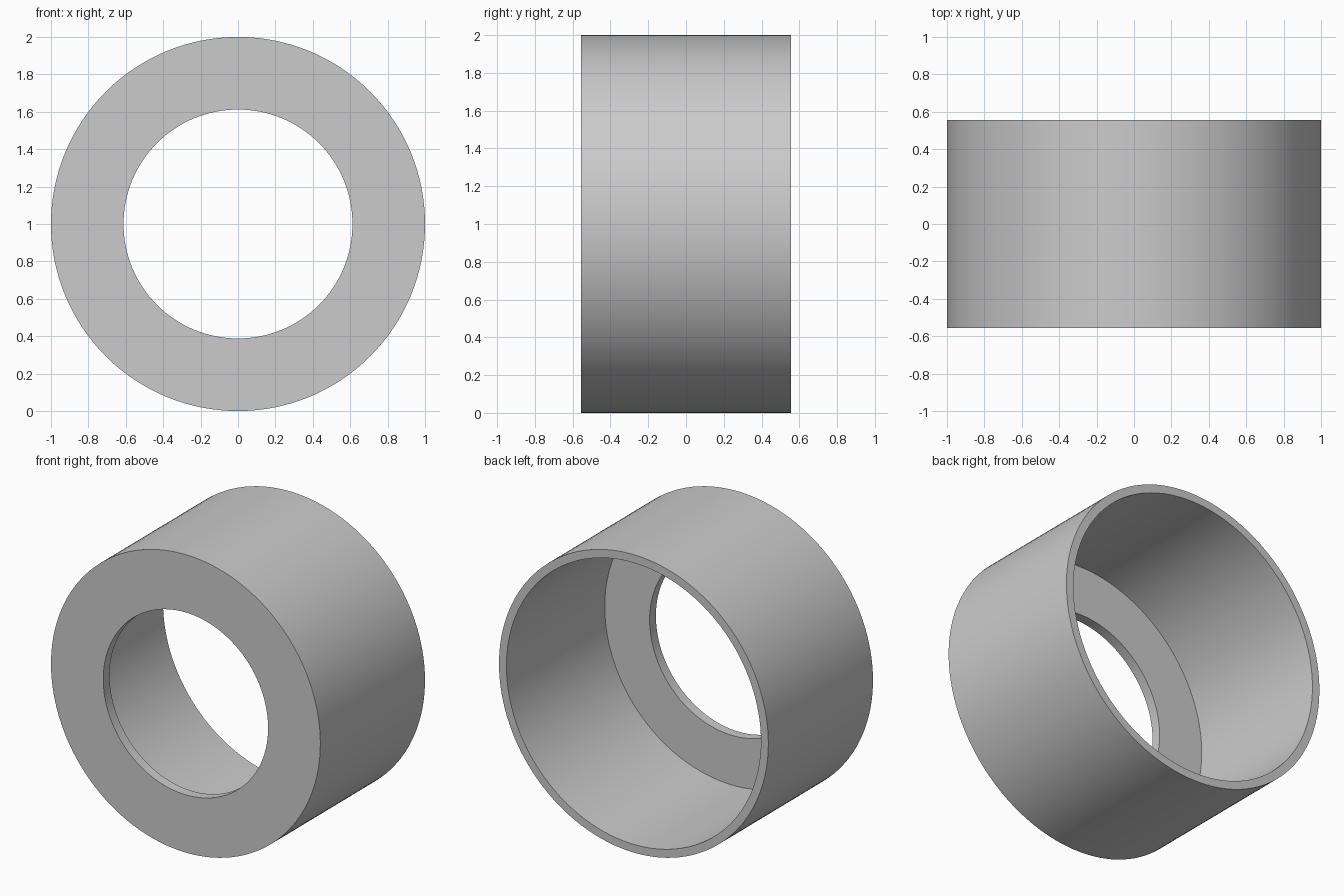
import bpy, bmesh, math
from mathutils import Matrix, Vector

cube = bpy.data.objects.get("Cube")
if cube:
    bpy.data.objects.remove(cube, do_unlink=True)

OUTER, INNER, HOLE = 1.0, 0.945, 0.612
HALF_DEPTH, PLATE = 0.555, 0.067
SEGMENTS = 128

# Plain grey finish
grey = bpy.data.materials.new("plain_grey")
grey.use_nodes = True
colour = (0.6, 0.6, 0.6, 1)
grey.diffuse_color = colour
grey.node_tree.nodes["Principled BSDF"].inputs["Base Color"].default_value = colour

# Half section of the cap: front plate with a hole, thin wall open at the back
front, back = -HALF_DEPTH, HALF_DEPTH
section = [(HOLE, front), (OUTER, front), (OUTER, back),
           (INNER, back), (INNER, front + PLATE), (HOLE, front + PLATE)]

# Turn the section around the front-to-back axis
bm = bmesh.new()
verts = [bm.verts.new((r, y, 0)) for r, y in section]
edges = [bm.edges.new((v, verts[i - 1])) for i, v in enumerate(verts)]
bmesh.ops.spin(bm, geom=verts + edges, cent=(0, 0, 0), axis=(0, 1, 0),
               angle=math.tau, steps=SEGMENTS, use_duplicate=False)
bmesh.ops.remove_doubles(bm, verts=bm.verts, dist=0.0001)
bmesh.ops.recalc_face_normals(bm, faces=bm.faces)
bmesh.ops.transform(bm, matrix=Matrix.Translation(Vector((0, 0, OUTER))), verts=bm.verts)

mesh = bpy.data.meshes.new("ring_cap")
bm.to_mesh(mesh)
bm.free()
mesh.materials.append(grey)
cap = bpy.data.objects.new("ring_cap", mesh)
bpy.context.collection.objects.link(cap)

# Smooth round walls with crisp rims
bpy.ops.object.select_all(action="DESELECT")
cap.select_set(True)
bpy.context.view_layer.objects.active = cap
bpy.ops.object.shade_smooth_by_angle(angle=math.radians(30))
